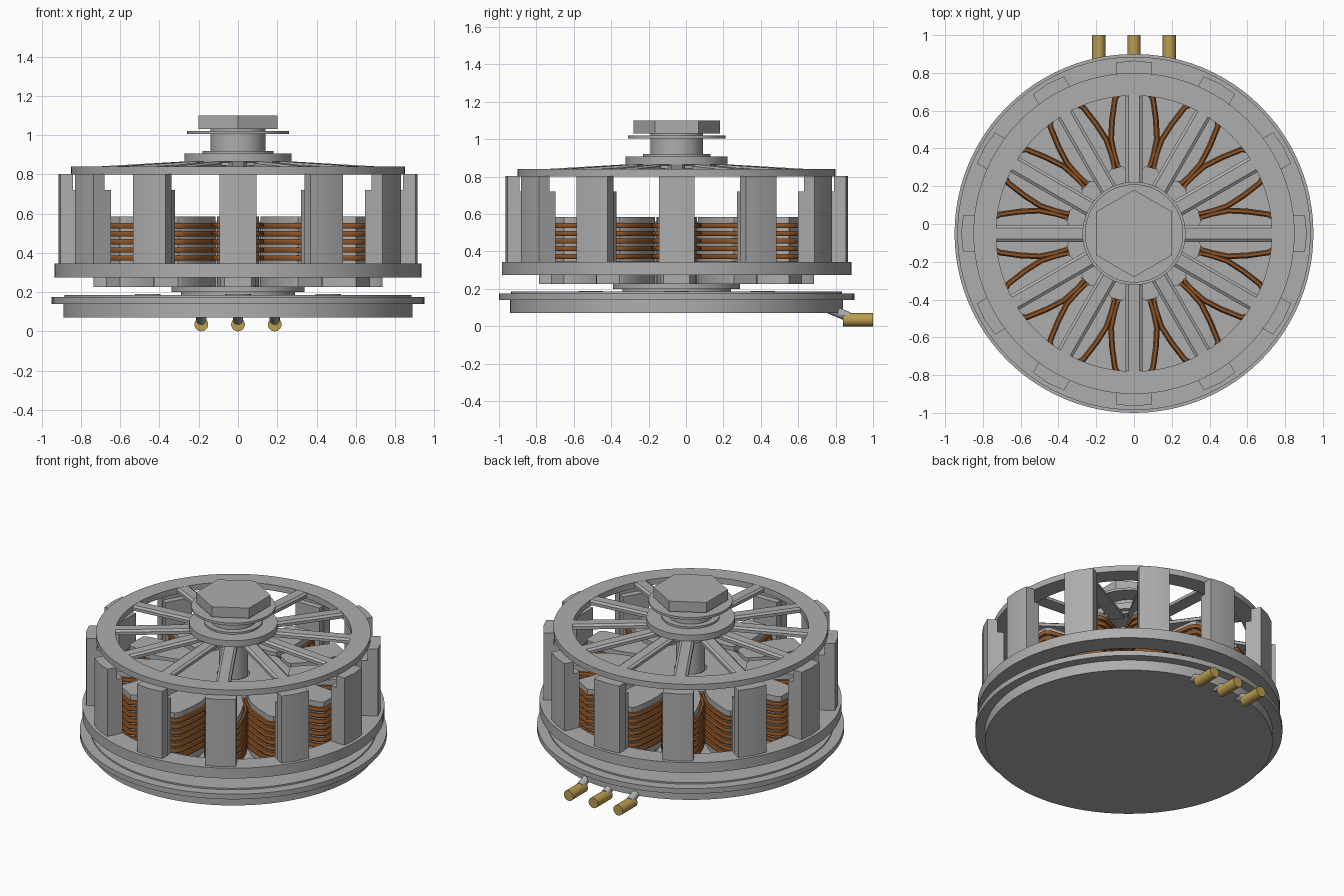
import bpy, bmesh, math
from mathutils import Vector

cube = bpy.data.objects.get("Cube")
if cube:
    bpy.data.objects.remove(cube, do_unlink=True)

CY = -0.05      # motor axis position in y
N = 12          # teeth, spokes and magnet posts


def material(name, rgb):
    m = bpy.data.materials.new(name)
    m.diffuse_color = (*rgb, 1)
    m.use_nodes = True
    m.node_tree.nodes["Principled BSDF"].inputs["Base Color"].default_value = (*rgb, 1)
    return m


GRAY = material("gray metal", (0.42, 0.42, 0.42))
COPPER = material("copper wire", (0.27, 0.09, 0.02))
GOLD = material("gold", (0.50, 0.34, 0.08))


def finish(name, bm, mat, loc=(0, CY, 0), smooth=True):
    bmesh.ops.recalc_face_normals(bm, faces=bm.faces)
    me = bpy.data.meshes.new(name)
    bm.to_mesh(me)
    bm.free()
    ob = bpy.data.objects.new(name, me)
    bpy.context.collection.objects.link(ob)
    me.materials.append(mat)
    ob.location = loc
    if smooth:
        bpy.ops.object.select_all(action='DESELECT')
        ob.select_set(True)
        bpy.context.view_layer.objects.active = ob
        bpy.ops.object.shade_smooth_by_angle(angle=math.radians(30))
    return ob


def lathe(name, profile, closed=False, mat=GRAY, steps=96, loc=(0, CY, 0)):
    """Spin a list of (radius, z) around the z axis."""
    bm = bmesh.new()
    vs = [bm.verts.new((r, 0, z)) for r, z in profile]
    es = [bm.edges.new(p) for p in zip(vs, vs[1:])]
    if closed:
        es.append(bm.edges.new((vs[-1], vs[0])))
    bmesh.ops.spin(bm, geom=vs + es, cent=(0, 0, 0), axis=(0, 0, 1),
                   angle=math.tau, steps=steps, use_duplicate=False)
    bmesh.ops.remove_doubles(bm, verts=bm.verts, dist=1e-4)
    return finish(name, bm, mat, loc)


def prism(name, outline, z0, z1, mat=GRAY):
    bm = bmesh.new()
    f = bm.faces.new([bm.verts.new((x, y, z0)) for x, y in outline])
    top = bmesh.ops.extrude_face_region(bm, geom=[f])["geom"]
    for v in top:
        if isinstance(v, bmesh.types.BMVert):
            v.co.z = z1
    return finish(name, bm, mat)


def rod(name, a, b, radius, mat):
    a, b = Vector(a), Vector(b)
    bm = bmesh.new()
    bmesh.ops.create_cone(bm, cap_ends=True, segments=24, radius1=radius,
                          radius2=radius, depth=(b - a).length)
    rot = (b - a).to_track_quat('Z', 'Y').to_matrix()
    bmesh.ops.rotate(bm, verts=bm.verts, cent=(0, 0, 0), matrix=rot)
    return finish(name, bm, mat, (a + b) / 2)


def repeat_around(ob, count=N):
    """Linked copies turned about the motor axis."""
    base = ob.name
    for i in range(1, count):
        c = ob.copy()
        c.name = f"{base}_{i + 1}"
        c.rotation_euler.z = i * math.tau / count
        bpy.context.collection.objects.link(c)


# Mounting plate with flange
lathe("base_plate", [(0, .07), (.89, .07), (.89, .14), (.95, .14), (.95, .175),
                     (.885, .175), (.885, .185), (0, .185)])
bolt = lathe("base_screw", [(0, .18), (.065, .18), (.065, .19), (0, .19)], steps=24)
for v in bolt.data.vertices:
    v.co.x += .46
repeat_around(bolt, 4)

# Stator hub and core
lathe("stator_hub", [(0, .18), (.29, .18), (.29, .2), (.34, .2), (.34, .225), (0, .225)])
lathe("stator_core", [(.1, .225), (.36, .225), (.36, .56), (.1, .56)], closed=True)
lathe("shaft", [(0, .2), (.09, .2), (.09, .87), (0, .87)], steps=48)

# Stator teeth: leaf-shaped blocks
half = [(.345, .05), (.36, .075), (.42, .092), (.5, .108), (.6, .103), (.71, .088), (.735, .07)]
outline = half + [(x, -y) for x, y in reversed(half)]
tooth = prism("stator_tooth", outline, .225, .585)
repeat_around(tooth)

# Copper windings: stacked loops around each tooth
wire = [(.345, .06), (.36, .086), (.42, .104), (.5, .121), (.6, .116), (.71, .101), (.745, .078)]
loop = wire + [(x, -y) for x, y in reversed(wire)]
cu = bpy.data.curves.new("coil", 'CURVE')
cu.dimensions = '3D'
cu.bevel_depth = .0155
cu.bevel_resolution = 1
for k in range(7):
    sp = cu.splines.new('POLY')
    sp.points.add(len(loop) - 1)
    for p, (x, y) in zip(sp.points, loop):
        p.co = (x, y, .538 - .041 * k, 1)
    sp.use_cyclic_u = True
cu.materials.append(COPPER)
coil = bpy.data.objects.new("coil", cu)
bpy.context.collection.objects.link(coil)
coil.location = (0, CY, 0)
bpy.ops.object.select_all(action='DESELECT')
coil.select_set(True)
bpy.context.view_layer.objects.active = coil
bpy.ops.object.convert(target='MESH')
coil = bpy.context.view_layer.objects.active
bpy.ops.object.shade_smooth_by_angle(angle=math.radians(60))
repeat_around(coil)

# Rotor rings
lathe("rotor_bottom_ring", [(.80, .275), (.935, .275), (.935, .345), (.80, .345)], closed=True)
lathe("rotor_top_ring", [(.73, .80), (.85, .80), (.85, .84), (.73, .84)], closed=True)

# Posts and the magnets behind them
post = prism("rotor_post", [(.84, -.095), (.905, -.095), (.915, 0), (.905, .095), (.84, .095)],
             .34, .803)
repeat_around(post)
magnet = prism("magnet", [(.80, -.09), (.845, -.09), (.845, .09), (.80, .09)], .34, .72)
repeat_around(magnet)

# Sloping spokes, rounded along their length
section = [(-.045, -.016), (.045, -.016), (.045, .004), (.03, .015), (-.03, .015), (-.045, .004)]
bm = bmesh.new()
ends = [[bm.verts.new((r, y, z + h)) for y, h in section] for r, z in ((.2, .855), (.75, .823))]
for e in ends:
    bm.faces.new(e)
for i in range(len(section)):
    j = (i + 1) % len(section)
    bm.faces.new((ends[0][i], ends[0][j], ends[1][j], ends[1][i]))
spoke = finish("spoke", bm, GRAY)
repeat_around(spoke)

# Rotor hub, collar and washer
lathe("rotor_hub", [(0, .845), (.25, .845), (.25, .86), (.273, .865), (.273, .907),
                    (.18, .907), (.18, .92), (.14, .92), (.14, 1.035), (0, 1.035)])
lathe("washer", [(0, 1.005), (.26, 1.005), (.26, 1.021), (0, 1.021)])

# Hexagonal nut
prism("hex_nut", [(.231 * math.sin(i * math.pi / 3), .231 * math.cos(i * math.pi / 3))
                  for i in range(6)], 1.03, 1.1)

# Phase leads with plugs
for side, x in (("right", -.187), ("middle", 0), ("left", .187)):
    rod(f"{side}_lead", (x, .74, .105), (x, .87, .05), .026, GRAY)
    rod(f"{side}_plug", (x, .84, .035), (x, 1.0, .035), .035, GOLD)
